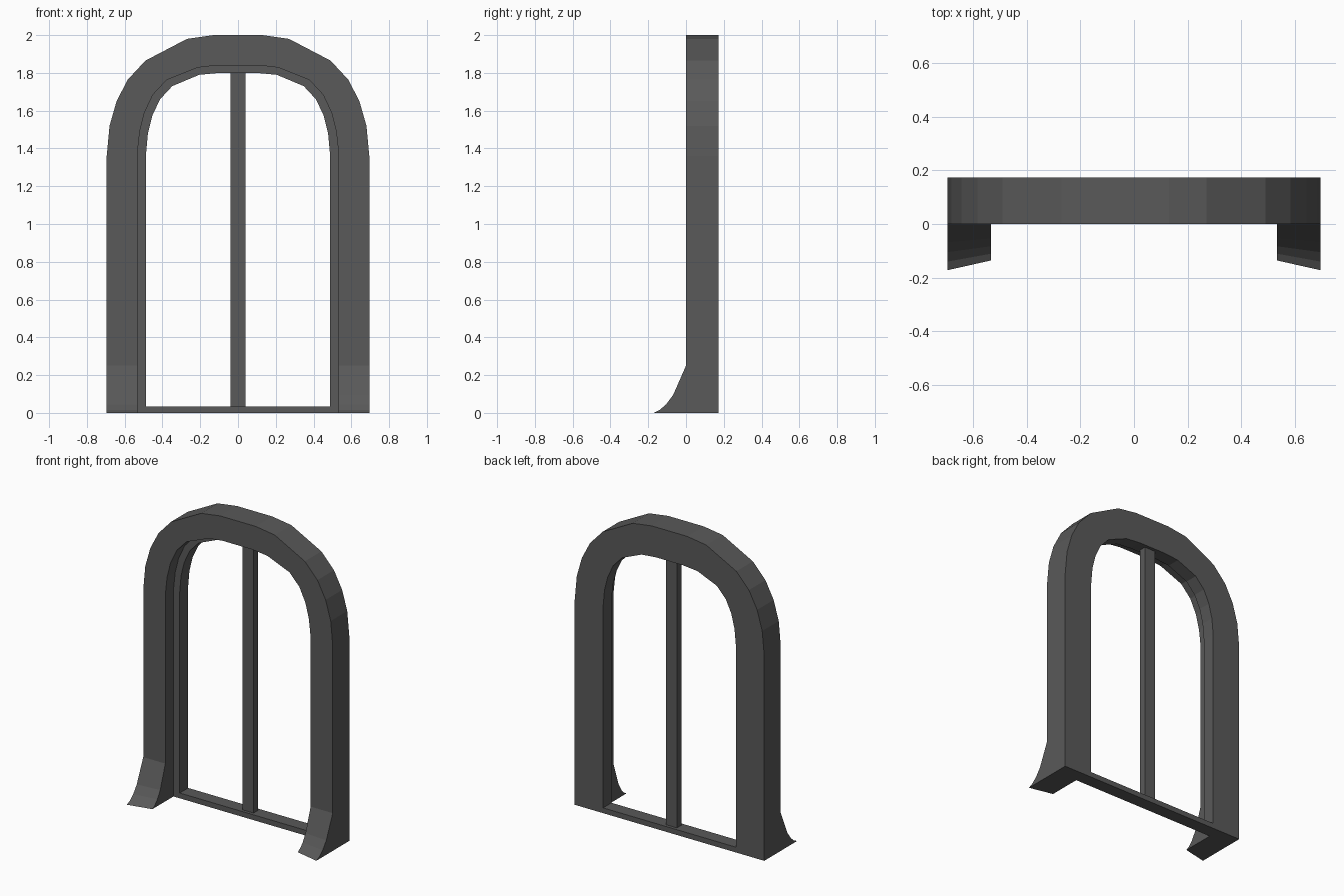
import bpy, bmesh

if "Cube" in bpy.data.objects:
    bpy.data.objects.remove(bpy.data.objects["Cube"])

mat = bpy.data.materials.new("dark grey")
mat.diffuse_color = (0.1, 0.1, 0.1, 1)
mat.use_nodes = True
mat.node_tree.nodes["Principled BSDF"].inputs["Base Color"].default_value = mat.diffuse_color


def finish(name, bm):
    bmesh.ops.recalc_face_normals(bm, faces=bm.faces)
    me = bpy.data.meshes.new(name)
    bm.to_mesh(me)
    bm.free()
    me.materials.append(mat)
    ob = bpy.data.objects.new(name, me)
    bpy.context.collection.objects.link(ob)
    return ob


def loft(name, rings):
    """Skin closed cross-sections and cap both ends."""
    bm = bmesh.new()
    vs = [[bm.verts.new(p) for p in r] for r in rings]
    n = len(vs[0])
    for a, b in zip(vs, vs[1:]):
        for i in range(n):
            j = (i + 1) % n
            bm.faces.new((a[i], a[j], b[j], b[i]))
    bm.faces.new(vs[0])
    bm.faces.new(vs[-1])
    return finish(name, bm)


def box(name, x0, x1, y0, y1, z0, z1):
    return loft(name, [[(x, y0, z0), (x, y1, z0), (x, y1, z1), (x, y0, z1)]
                       for x in (x0, x1)])


def arch(half):
    """Mirror the right half outline across x = 0."""
    return half + [(-x, z) for x, z in reversed(half)]


FRONT, STEP, BACK = 0.0, 0.085, 0.173

# arched frame: stepped section swept along the outline
outer = arch([(0.695, 0), (0.695, 1.36), (0.68, 1.52), (0.643, 1.65),
              (0.583, 1.765), (0.49, 1.865), (0.27, 1.98), (0.13, 2.0)])
rebate = arch([(0.533, 0), (0.533, 1.37), (0.52, 1.49), (0.495, 1.59),
               (0.45, 1.685), (0.378, 1.762), (0.215, 1.828), (0.11, 1.84)])
inner = arch([(0.487, 0), (0.487, 1.37), (0.477, 1.48), (0.453, 1.575),
              (0.413, 1.66), (0.348, 1.73), (0.205, 1.79), (0.1, 1.80)])
loft("arched_frame", [
    [(o[0], FRONT, o[1]), (o[0], BACK, o[1]), (i[0], BACK, i[1]),
     (i[0], STEP, i[1]), (r[0], STEP, r[1]), (r[0], FRONT, r[1])]
    for o, r, i in zip(outer, rebate, inner)])

# sill and centre mullion
box("sill", -0.487, 0.487, STEP, BACK, 0, 0.035)
box("mullion", -0.04, 0.04, 0.106, 0.152, 0.035, 1.80)

# flared feet, shallower toward the opening
flare = [(0, 0), (0, 0.25), (-0.068, 0.095), (-0.105, 0.045),
         (-0.14, 0.015), (-0.172, 0)]
for side, s in (("left", -1), ("right", 1)):
    loft(side + "_foot", [[(s * x, y * k, z) for y, z in flare]
                          for x, k in ((0.695, 1.0), (0.533, 0.79))])
